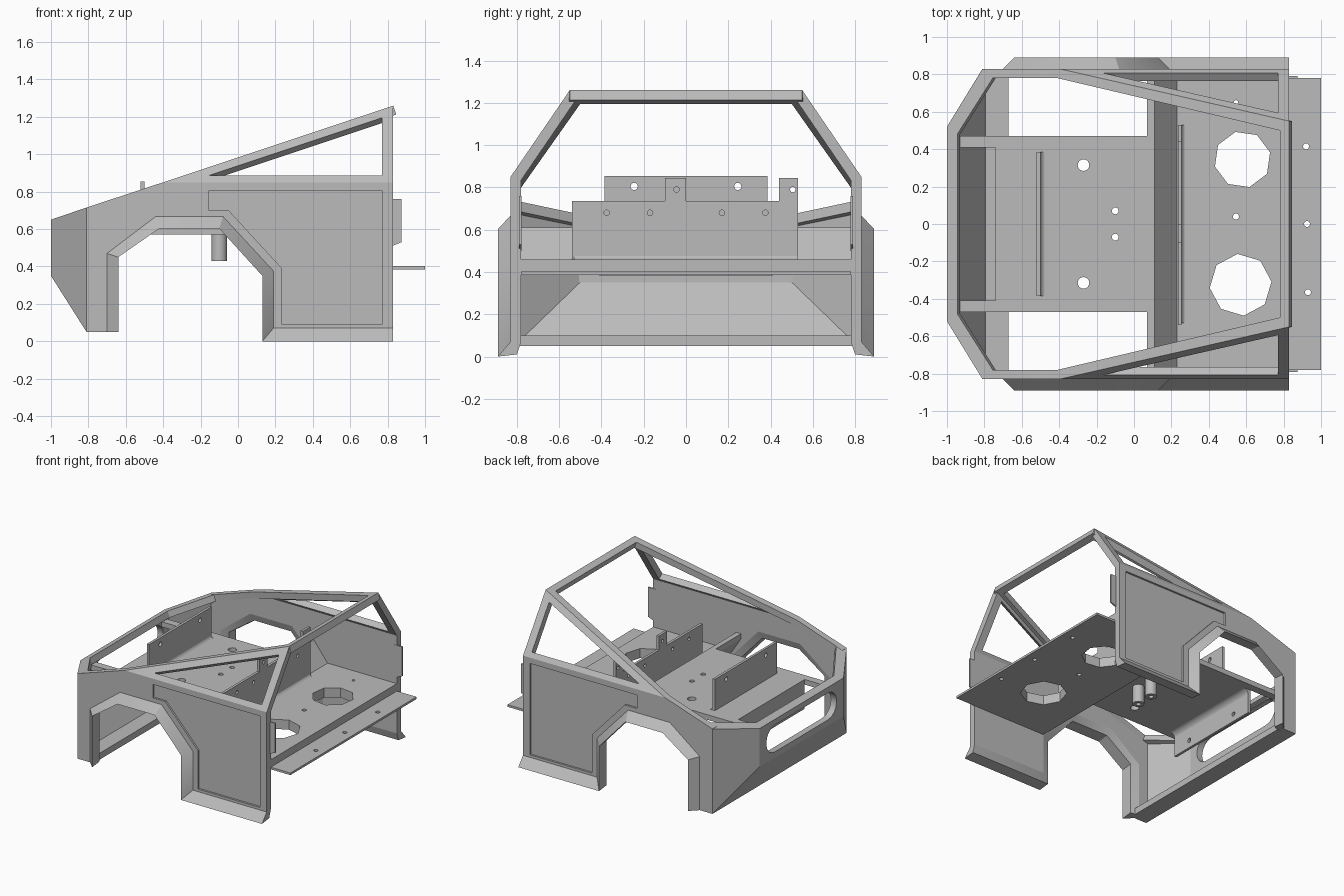
import bpy, bmesh
from math import sin, cos, pi
from mathutils import Vector, Matrix

if "Cube" in bpy.data.objects:
    bpy.data.objects.remove(bpy.data.objects["Cube"])

steel = bpy.data.materials.new("plain_grey")
steel.use_nodes = True
grey = (0.5, 0.5, 0.5, 1)
steel.diffuse_color = grey
steel.node_tree.nodes["Principled BSDF"].inputs["Base Color"].default_value = grey


def finish(name, mesh, matrix=Matrix()):
    """Weld, recalculate normals, add the material and link."""
    bm = bmesh.new()
    bm.from_mesh(mesh)
    bm.transform(matrix)
    bmesh.ops.remove_doubles(bm, verts=bm.verts, dist=0.0002)
    bmesh.ops.recalc_face_normals(bm, faces=bm.faces)
    for f in bm.faces:
        f.smooth = True
        f.material_index = 0
    bm.to_mesh(mesh)
    bm.free()
    mesh.set_sharp_from_angle(angle=0.55)
    mesh.materials.clear()
    mesh.materials.append(steel)
    mesh.name = name
    obj = bpy.data.objects.new(name, mesh)
    bpy.context.collection.objects.link(obj)
    return obj


def plate(name, pts, thick, holes=()):
    """Flat panel with holes, thickened towards the middle of the body."""
    pts = [Vector(p) for p in pts]
    o = pts[0]
    n = Vector()
    for a, b in zip(pts, pts[1:] + pts[:1]):
        n += (a - o).cross(b - o)
    n.normalize()
    if n.dot(Vector((0, 0, 0.5)) - o) < 0:
        n = -n
    u = (pts[1] - o).normalized()
    v = n.cross(u)
    cu = bpy.data.curves.new(name, "CURVE")
    cu.dimensions = "2D"
    cu.fill_mode = "BOTH"
    cu.extrude = thick / 2
    for loop in [pts, *holes]:
        sp = cu.splines.new("POLY")
        sp.points.add(len(loop) - 1)
        for q, p in zip(sp.points, loop):
            d = Vector(p) - o
            q.co = (d.dot(u), d.dot(v), 0, 1)
        sp.use_cyclic_u = True
    tmp = bpy.data.objects.new("tmp", cu)
    bpy.context.collection.objects.link(tmp)
    deps = bpy.context.evaluated_depsgraph_get()
    mesh = bpy.data.meshes.new_from_object(tmp.evaluated_get(deps))
    bpy.data.objects.remove(tmp)
    frame = Matrix((u, v, n)).transposed().to_4x4()
    frame.translation = o + n * thick / 2
    return finish(name, mesh, frame)


def ring_z(x, y, z, r, n=20, turn=0):
    return [(x + r * cos(turn + 2 * pi * i / n), y + r * sin(turn + 2 * pi * i / n), z) for i in range(n)]


def ring_x(x, y, z, r, n=16):
    return [(x, y + r * cos(2 * pi * i / n), z + r * sin(2 * pi * i / n)) for i in range(n)]


def rect_z(x0, x1, w, z):
    return [(x0, -w, z), (x1, -w, z), (x1, w, z), (x0, w, z)]


def across(name, profile, w):
    """Side profile (x, z) drawn across the full width."""
    return plate(name, [(x, -w, z) for x, z in profile], 2 * w)


def fillet(name, x, z, r, w, sx, sz):
    """Concave bend filling the corner at (x, z)."""
    arc = [(x + sx * r * (1 - sin(a)), z + sz * r * (1 - cos(a))) for a in [i * pi / 12 for i in range(7)]]
    return across(name, [(x, z)] + arc, w)


T = 0.05
# arch line on the wall, and the flared lip line outside it
ARCH = [(-.70, .05), (-.70, .47), (-.44, .667), (-.08, .667), (.19, .375), (.19, .07), (.83, .07)]
LIP = [(-.64, .05), (-.64, .45), (-.42, .603), (-.10, .603), (.13, .35), (.13, 0), (.83, 0)]
DOOR = [(-.155, .805), (.77, .805), (.77, .09), (.235, .09), (.235, .39), (-.05, .70), (-.155, .70)]
WALL = [(-.81, .05), (-.81, .715), (-.4, .85), (.83, .85)] + ARCH[::-1]

for s, side in ((1, "left"), (-1, "right")):
    # side wall: thin skin with the door recess, over a liner
    plate("wall_skin_" + side, [(x, .83 * s, z) for x, z in WALL], .015,
          [[(x, .83 * s, z) for x, z in DOOR]])
    plate("wall_liner_" + side, [(x, .815 * s, z) for x, z in WALL], .035)

    # flared arch and sill
    bm = bmesh.new()
    rows = []
    for (ax, az), (bx, bz) in zip(ARCH, LIP):
        sect = [(ax, .83, az), (bx, .89, bz), (bx, .80, bz + .01), (ax, .78, az)]
        rows.append([bm.verts.new((x, y * s, z)) for x, y, z in sect])
    for a, b in zip(rows, rows[1:]):
        for i in range(4):
            j = (i + 1) % 4
            bm.faces.new((a[i], a[j], b[j], b[i]))
    bm.faces.new(rows[0])
    bm.faces.new(rows[-1])
    flare = bpy.data.meshes.new("arch_flare")
    bm.to_mesh(flare)
    bm.free()
    finish("arch_flare_" + side, flare)

    # leaning side window frame
    lean = lambda x, z: (x, s * (.83 - (z - .85) * .28 / .41), z)
    plate("window_frame_" + side, [lean(-.4, .85), lean(.83, .85), lean(.83, 1.26)], T,
          [[lean(-.16, .885), lean(.77, .885), lean(.77, 1.195)]])

    # nose corner
    plate("nose_corner_" + side, [(-1, .52 * s, .35), (-1, .52 * s, .65),
                                  (-.81, .83 * s, .715), (-.81, .83 * s, .05)], T)
    # arm joining the deck to the nose
    plate("deck_arm_" + side, [(-.96, .41 * s, .61), (-.74, .41 * s, .61),
                               (-.74, .47 * s, .61), (-.96, .47 * s, .61)], .04)
    # rear bracket
    plate("rear_bracket_" + side, [(.80, .79 * s, .50), (.875, .79 * s, .53),
                                   (.875, .79 * s, .76), (.80, .79 * s, .76)], .012)
    # tube under the deck
    plate("deck_tube_" + side, ring_z(-.1, .07 * s, .43, .042), .16, [ring_z(-.1, .07 * s, .43, .018)])

# sloping roof frame
def roof(half):
    loop = half + [(x, -y) for x, y in reversed(half)]
    return [(x, y, .65 + (x + 1) / 3) for x, y in loop]

plate("roof_frame", roof([(-1, .52), (-.81, .83), (-.4, .83), (.83, .55)]), T,
      [roof([(-.945, .48), (-.755, .78), (-.41, .78), (.78, .50)])])

# nose face with rounded slot
slot = []
for c, start in ((.33, -pi / 2), (-.33, pi / 2)):
    slot += [(-1, c + .105 * cos(start + i * pi / 8), .50 + .105 * sin(start + i * pi / 8)) for i in range(9)]
plate("nose_face", [(-1, -.52, .35), (-1, .52, .35), (-1, .52, .65), (-1, -.52, .65)], T, [slot])
plate("nose_underside", [(-1, -.52, .35), (-1, .52, .35), (-.81, .83, .05), (-.81, -.83, .05)], .04)
plate("nose_bottom", rect_z(-.81, -.67, .79, .05), .05)

# raised deck
deck_holes = [ring_z(-.27, .315 * s, .61, .031) for s in (1, -1)]
deck_holes += [ring_z(-.1, .07 * s, .61, .018) for s in (1, -1)]
plate("deck", rect_z(-.74, .11, .47, .61), .04, deck_holes)
across("deck_slope", [(.11, .61), (.23, .46), (.23, .385), (.19, .385), (.07, .57), (.07, .61)], .78)

# rear floor with two large octagonal openings, and the rear ledge
plate("floor", rect_z(.23, .83, .78, .385), .075,
      [ring_z(.58, .345, .385, .152, 8, .25), ring_z(.57, -.325, .385, .166, 8, .1),
       ring_z(.545, .04, .385, .016), ring_z(.545, .65, .385, .012)])
plate("rear_ledge", rect_z(.83, 1, .78, .385), .017,
      [ring_z(.92, .415, .385, .016), ring_z(.925, 0, .385, .016), ring_z(.93, -.365, .385, .016)])

# rear bulkhead with two tabs
outline = [(-.54, .46), (.53, .46), (.53, .845), (.44, .845), (.44, .735), (0, .735),
           (0, .845), (-.1, .845), (-.1, .735), (-.54, .735)]
bolts = [(-.375, .68), (-.17, .68), (.17, .68), (.375, .68), (-.045, .79), (.505, .79)]
plate("bulkhead", [(.255, y, z) for y, z in outline], .02, [ring_x(.255, y, z, .013) for y, z in bolts])
fillet("bulkhead_bend", .25, .455, .04, .53, 1, 1)

# front upright plate on the deck
plate("upright", [(-.52, -.385, .61), (-.52, .385, .61), (-.52, .385, .855), (-.52, -.385, .855)], .02,
      [ring_x(-.52, y, .805, .017) for y in (-.245, .245)])
fillet("upright_bend", -.502, .608, .035, .385, 1, 1)

# plate hanging from the deck's front edge
plate("hanging_plate", [(-.74, -.41, .38), (-.74, .41, .38), (-.74, .41, .61), (-.74, -.41, .61)], .02,
      [ring_x(-.74, y, .44, .017) for y in (-.245, .245)])
fillet("hanging_bend", -.722, .572, .05, .41, 1, -1)
